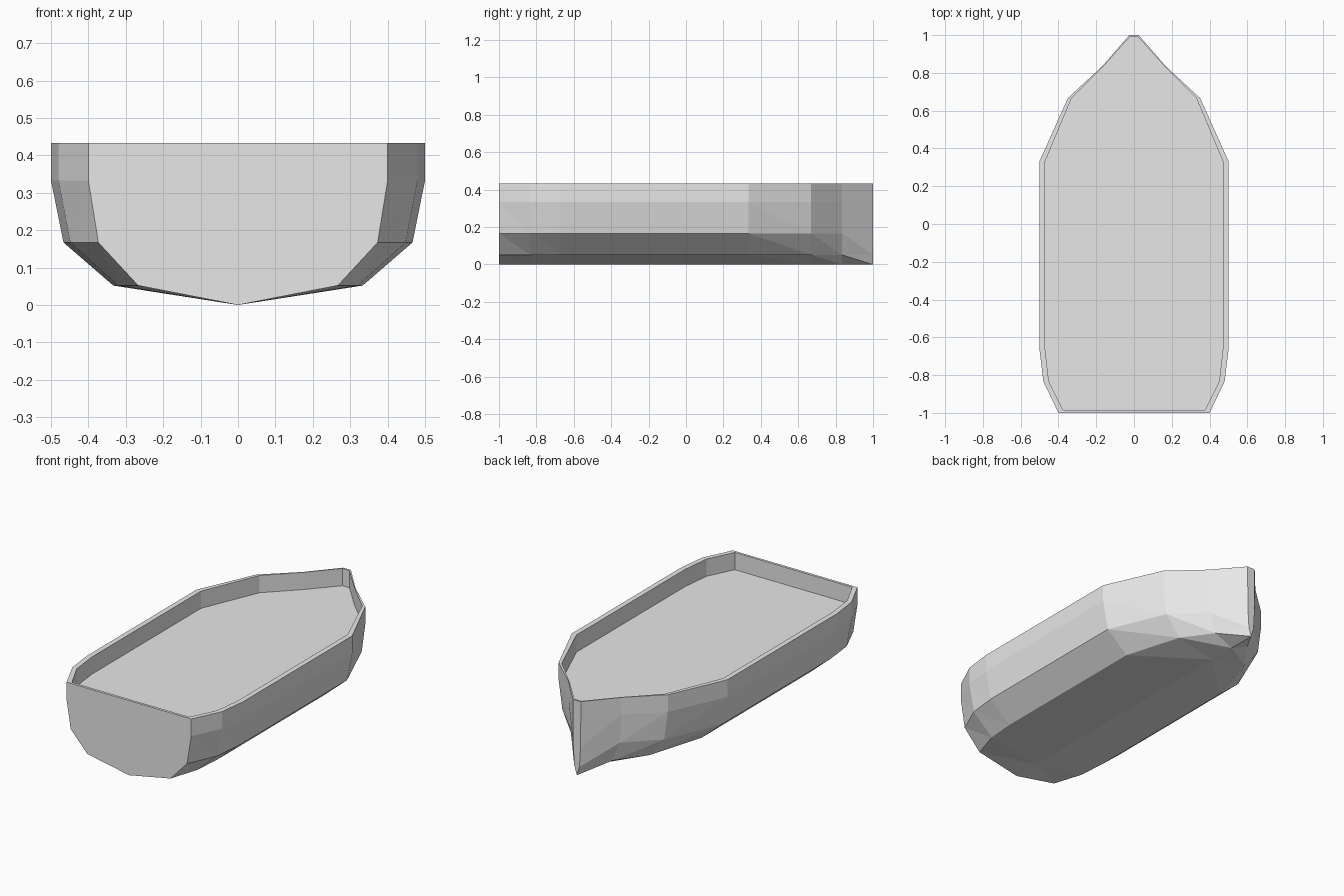
import bpy
import bmesh

cube = bpy.data.objects.get("Cube")
if cube:
    bpy.data.objects.remove(cube, do_unlink=True)

# Single plain grey paint
grey = bpy.data.materials.new("light_grey")
grey.use_nodes = True
colour = (0.8, 0.8, 0.8, 1)
grey.diffuse_color = colour
grey.node_tree.nodes["Principled BSDF"].inputs["Base Color"].default_value = colour

# Stations from stern to bow: (y, outer half width, inner y, inner half width)
STATIONS = [(-1, 0.4, -0.985, 0.376), (-0.833, 0.48, -0.833, 0.451),
            (-0.667, 0.5, -0.667, 0.47), (0.333, 0.5, 0.333, 0.47),
            (0.667, 0.35, 0.667, 0.33), (0.833, 0.17, 0.833, 0.163),
            (1, 0.025, 0.99, 0.022)]
# Half section from rim to keel: (share of the half width, height)
SECTION = [(1, 0.433), (1, 0.333), (0.933, 0.167), (0.667, 0.052), (0, 0)]
RIM, DECK = 0.433, 0.333


def strip(bm, upper, lower):
    """Join two rows, each quad split from upper start to lower end."""
    for i in range(len(upper) - 1):
        a, b, c, d = upper[i], upper[i + 1], lower[i + 1], lower[i]
        bm.faces.new((a, b, c))
        bm.faces.new((a, c, d))


def finish(bm, name):
    bmesh.ops.recalc_face_normals(bm, faces=bm.faces)
    mesh = bpy.data.meshes.new(name)
    bm.to_mesh(mesh)
    bm.free()
    mesh.materials.append(grey)
    obj = bpy.data.objects.new(name, mesh)
    bpy.context.collection.objects.link(obj)


# Hull with rim, recessed deck, transom and stem in one closed shell
bm = bmesh.new()
keel = [bm.verts.new((0, y, 0)) for y, *_ in STATIONS]
halves = []
for side in (1, -1):
    rows = [[bm.verts.new((side * w * k, y, z)) for y, w, *_ in STATIONS]
            for k, z in SECTION[:-1]] + [keel]
    inner = [[bm.verts.new((side * w, y, z)) for _, _, y, w in STATIONS]
             for z in (RIM, DECK)]
    for upper, lower in zip(rows, rows[1:]):
        strip(bm, upper, lower)
    strip(bm, rows[0], inner[0])
    strip(bm, inner[0], inner[1])
    halves.append((rows, inner))

(left, left_in), (right, right_in) = halves
for end in (0, -1):
    # Flat transom or stem, closing rim and inner wall
    bm.faces.new([r[end] for r in left] + [r[end] for r in right[-2::-1]])
    bm.faces.new((left[0][end], right[0][end], right_in[0][end], left_in[0][end]))
    bm.faces.new((left_in[0][end], right_in[0][end], right_in[1][end], left_in[1][end]))
# Deck
bm.faces.new(left_in[1] + right_in[1][::-1])
finish(bm, "hull")
